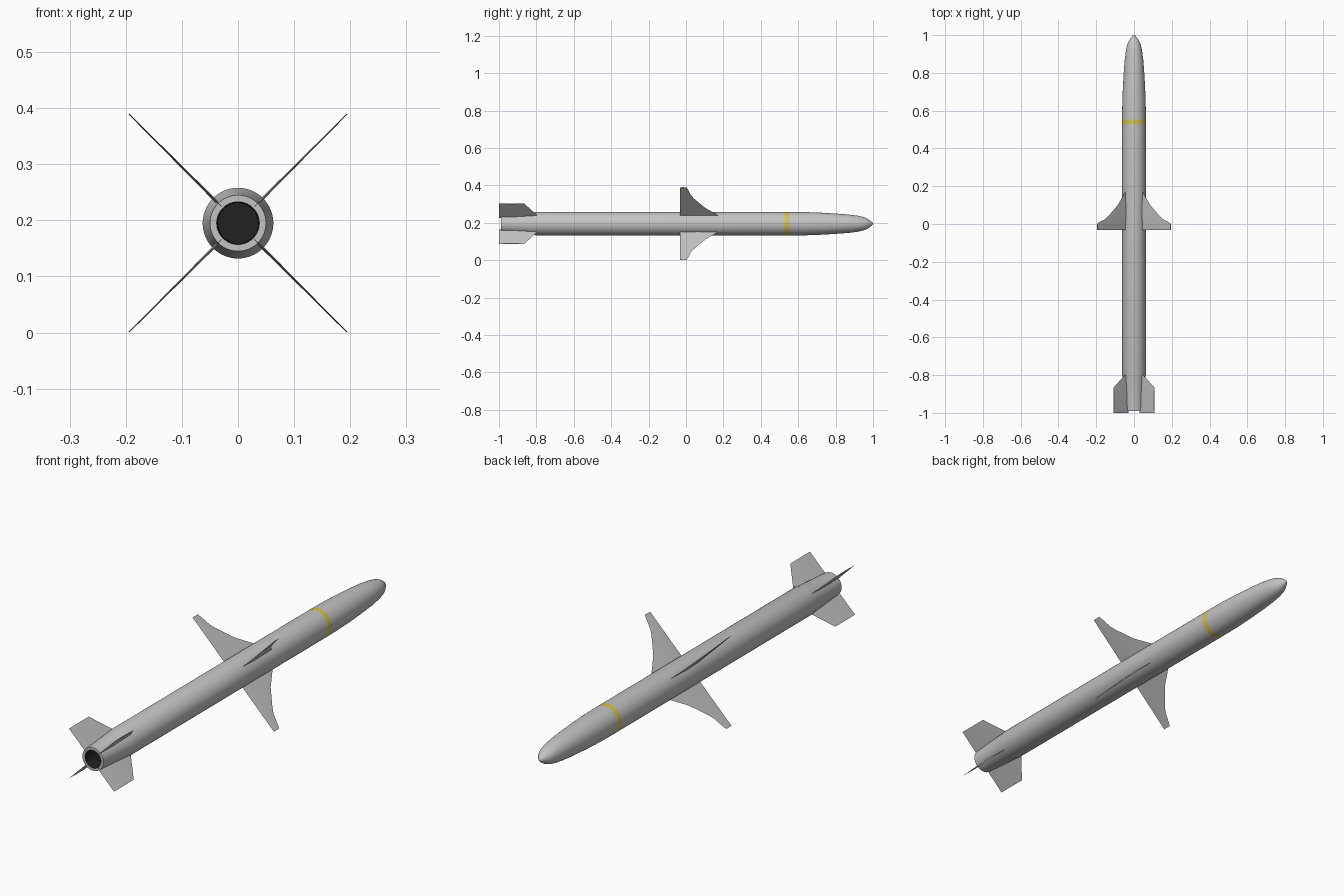
import bpy, bmesh, math
from mathutils import Matrix

if "Cube" in bpy.data.objects:
    bpy.data.objects.remove(bpy.data.objects["Cube"])

AXIS_Z = 0.195
SEGMENTS = 64


def material(name, rgb):
    m = bpy.data.materials.new(name)
    m.diffuse_color = (*rgb, 1)
    m.use_nodes = True
    m.node_tree.nodes["Principled BSDF"].inputs["Base Color"].default_value = m.diffuse_color
    return m


grey = material("light grey paint", (0.55, 0.55, 0.55))
yellow = material("yellow band paint", (0.64, 0.54, 0.10))
black = material("nozzle black", (0.015, 0.015, 0.015))


def finish(bm, name, mats, angle=30):
    bmesh.ops.remove_doubles(bm, verts=bm.verts, dist=1e-5)
    bmesh.ops.recalc_face_normals(bm, faces=bm.faces)
    mesh = bpy.data.meshes.new(name)
    bm.to_mesh(mesh)
    bm.free()
    for m in mats:
        mesh.materials.append(m)
    ob = bpy.data.objects.new(name, mesh)
    bpy.context.collection.objects.link(ob)
    bpy.ops.object.select_all(action='DESELECT')
    ob.select_set(True)
    bpy.context.view_layer.objects.active = ob
    bpy.ops.object.shade_smooth_by_angle(angle=math.radians(angle))
    return ob


# Body: profile of (y, radius) turned around the long axis, ending in a nozzle recess
profile = [(1.0, 0), (0.997, 0.007), (0.985, 0.017), (0.968, 0.028), (0.95, 0.0355),
           (0.92, 0.0425), (0.87, 0.049), (0.80, 0.0545), (0.72, 0.059), (0.64, 0.062),
           (0.553, 0.063), (0.527, 0.063), (-0.80, 0.063), (-0.805, 0.0615),
           (-0.99, 0.050), (-0.99, 0.038), (-0.93, 0.036), (-0.93, 0)]
bm = bmesh.new()
rings = []
for y, r in profile:
    rings.append([bm.verts.new((r * math.cos(a), y, AXIS_Z + r * math.sin(a)))
                  for a in (2 * math.pi * i / SEGMENTS for i in range(SEGMENTS))]
                 if r else [bm.verts.new((0, y, AXIS_Z))])
for k, (a, b) in enumerate(zip(rings, rings[1:])):
    # band between the two close rings is yellow, the recess is black
    index = 1 if k == 10 else 2 if k >= 15 else 0
    for i in range(SEGMENTS):
        j = (i + 1) % SEGMENTS
        if len(a) == 1:
            f = bm.faces.new((a[0], b[i], b[j]))
        elif len(b) == 1:
            f = bm.faces.new((a[i], a[j], b[0]))
        else:
            f = bm.faces.new((a[i], a[j], b[j], b[i]))
        f.material_index = index
finish(bm, "missile_body", [grey, yellow, black])


# Fin: stations of (radial distance, leading y, trailing y, half thickness)
def fin(name, stations, angle):
    bm = bmesh.new()
    rows = []
    for r, lead, trail, t in stations:
        mid = trail + (lead - trail) * 0.45
        rows.append([bm.verts.new(p) for p in
                     ((r, lead, 0), (r, mid, t), (r, trail, 0), (r, mid, -t))])
    for a, b in zip(rows, rows[1:]):
        for i in range(4):
            j = (i + 1) % 4
            bm.faces.new((a[i], a[j], b[j], b[i]))
    bm.faces.new(rows[0])
    bm.faces.new(rows[-1])
    turn = Matrix.Translation((0, 0, AXIS_Z)) @ Matrix.Rotation(math.radians(angle), 4, 'Y')
    bmesh.ops.transform(bm, matrix=turn, verts=bm.verts)
    finish(bm, name, [grey])


wing = [(0.055, 0.182, -0.033, 0.0025), (0.12, 0.102, -0.033, 0.002),
        (0.19, 0.043, -0.033, 0.0015), (0.215, 0.026, -0.033, 0.0013),
        (0.262, 0.009, -0.033, 0.001), (0.275, 0.003, -0.033, 0.001)]
tail = [(0.042, -0.775, -1.0, 0.0025), (0.063, -0.795, -1.0, 0.0025),
        (0.152, -0.865, -1.0, 0.0015)]

# Four wings and four tail fins in an X layout
for n, angle in enumerate((45, 135, 225, 315), 1):
    fin(f"wing_{n}", wing, angle)
    fin(f"tail_fin_{n}", tail, angle)
